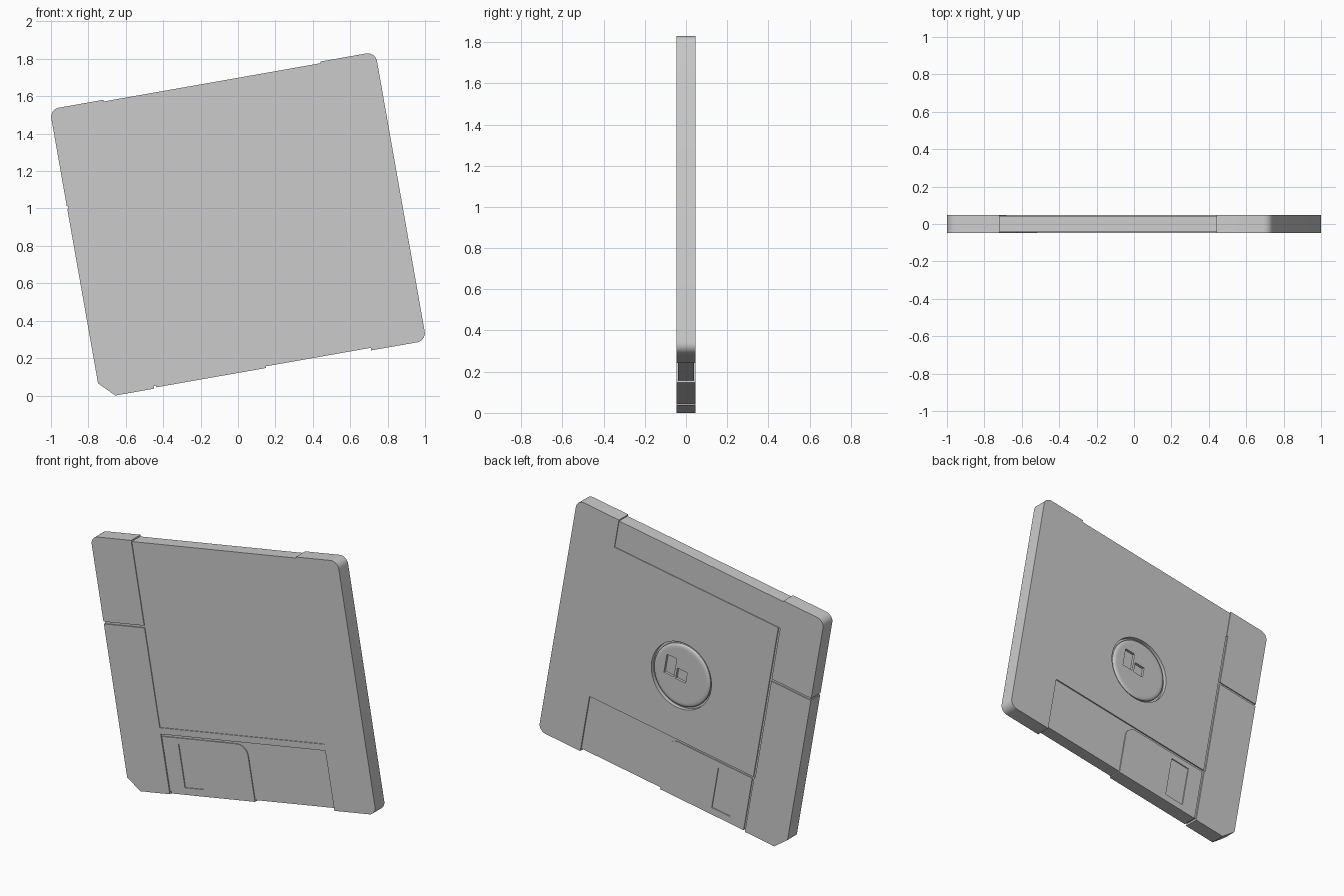
import bpy, bmesh, math
from mathutils import Matrix, Vector

if "Cube" in bpy.data.objects:
    bpy.data.objects.remove(bpy.data.objects["Cube"])

W, H, T = 0.884, 0.784, 0.047      # half width, height, thickness
TILT = math.radians(-10)


def make(name, bm):
    bmesh.ops.recalc_face_normals(bm, faces=bm.faces)
    me = bpy.data.meshes.new(name)
    bm.to_mesh(me)
    bm.free()
    ob = bpy.data.objects.new(name, me)
    bpy.context.collection.objects.link(ob)
    return ob


def prism(name, pts, y0, y1):
    """Extrude an x/z outline from y0 to y1."""
    bm = bmesh.new()
    f = bm.faces.new([bm.verts.new((x, y0, z)) for x, z in pts])
    r = bmesh.ops.extrude_face_region(bm, geom=[f])
    vs = [v for v in r["geom"] if isinstance(v, bmesh.types.BMVert)]
    bmesh.ops.translate(bm, verts=vs, vec=(0, y1 - y0, 0))
    return make(name, bm)


def lathe(name, prof, n=64):
    """Turn (radius, y) points around the y axis, capped at both ends."""
    bm = bmesh.new()
    rings = [[bm.verts.new((r * math.cos(a), y, r * math.sin(a)))
              for a in (2 * math.pi * i / n for i in range(n))] for r, y in prof]
    for a, b in zip(rings, rings[1:]):
        for i in range(n):
            j = (i + 1) % n
            bm.faces.new((a[i], a[j], b[j], b[i]))
    bm.faces.new(rings[0])
    bm.faces.new(rings[-1])
    return make(name, bm)


def arc(cx, cz, r, a0, n=8):
    """Quarter-circle corner starting at a0 degrees."""
    return [(cx + r * math.cos(math.radians(a0 + 90 * i / n)),
             cz + r * math.sin(math.radians(a0 + 90 * i / n))) for i in range(n + 1)]


def cut(ob, cutter):
    m = ob.modifiers.new("cut", 'BOOLEAN')
    m.operation, m.solver, m.object = 'DIFFERENCE', 'EXACT', cutter
    bpy.context.view_layer.objects.active = ob
    bpy.ops.object.modifier_apply(modifier=m.name)
    bpy.data.objects.remove(cutter)


def cut_box(ob, x0, x1, y0, y1, z0, z1):
    cut(ob, prism("cutter", [(x0, z0), (x1, z0), (x1, z1), (x0, z1)], y0, y1))


# Casing: rounded square with one chamfered corner
R, C = 0.05, 0.08
outline = ([(-W, -H + C), (-W + C, -H)] + arc(W - R, -H + R, R, -90)
           + arc(W - R, H - R, R, 0) + arc(-W + R, H - R, R, 90))
casing = prism("casing", outline, -T, T)

# Label recess: front, over the top edge, and a short strip on the back
L0, L1, D, OUT = -0.593, 0.585, 0.005, 0.1
cut_box(casing, L0, L1, -OUT, -T + D, -0.373, 1)
cut_box(casing, L0, L1, -OUT, OUT, H - 0.009, 1)
cut_box(casing, L0, L1, T - D, OUT, 0.60, 1)

# Shutter recess: front, back and bottom edge
S, SD = -0.413, 0.008
cut_box(casing, L0, L1, -OUT, -T + SD, -1, S)
cut_box(casing, L0, L1, T - SD, OUT, -1, S)
cut_box(casing, L0, L1, -OUT, OUT, -1, -H + 0.014)

# Grooves: short side line all round, long line on the back
G = 0.0065
cut_box(casing, -1, -0.588, -OUT, -T + G, 0.243, 0.257)
cut_box(casing, -1, -0.588, T - G, OUT, 0.243, 0.257)
cut_box(casing, -1, -W + G, -OUT, OUT, 0.243, 0.257)
cut_box(casing, -0.601, -0.588, T - G, OUT, S - 0.002, 0.602)

# Round opening for the hub
cut(casing, lathe("cutter", [(0.212, 0.022), (0.212, OUT)]))

# Metal hub with rounded rim and two drive holes
hub = lathe("hub", [(0.198, 0.02), (0.198, 0.036), (0.194, 0.041),
                    (0.187, 0.0445), (0.176, 0.046), (0.165, 0.046)])
cut_box(hub, -0.035, 0.035, 0.03, OUT, -0.035, 0.035)
cut_box(hub, 0.05, 0.12, 0.03, OUT, -0.032, 0.09)

# Sliding shutter wrapped round the bottom edge, with a window on both sides
top, bot, right, left, q = S - 0.014, -H + 0.005, 0.016, L0 + 0.012, 0.07
shutter = prism("shutter", [(left, bot), (right, bot)] + arc(right - q, top - q, q, 0)
                + [(left, top)], -T + 0.002, T - 0.002)
for y0, y1 in ((-OUT, -T + SD), (T - SD, OUT)):
    cut_box(shutter, -0.477, -0.345, y0, y1, -0.735, -0.465)

# Tilt everything and stand it on the ground
parts = [casing, hub, shutter]
rot = Matrix.Rotation(TILT, 4, 'Y')
for ob in parts:
    ob.data.transform(rot)
low = min(v.co.z for ob in parts for v in ob.data.vertices)
xs = [v.co.x for v in casing.data.vertices]
shift = Matrix.Translation(Vector((-(min(xs) + max(xs)) / 2, 0, -low)))
for ob in parts:
    ob.data.transform(shift)
    bpy.ops.object.select_all(action='DESELECT')
    ob.select_set(True)
    bpy.context.view_layer.objects.active = ob
    bpy.ops.object.shade_smooth_by_angle(angle=math.radians(30))
